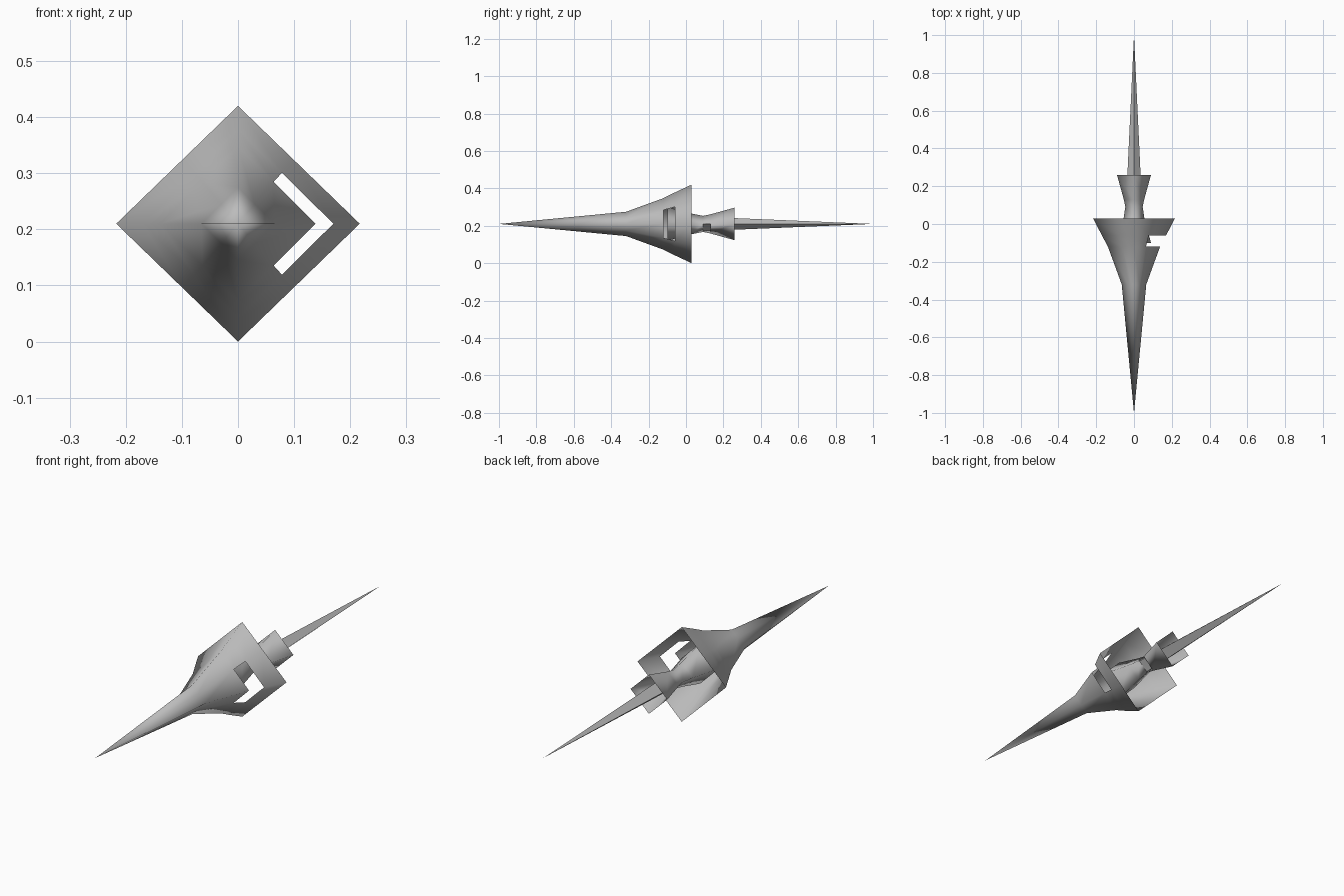
import bpy
import bmesh

cube = bpy.data.objects.get("Cube")
if cube:
    bpy.data.objects.remove(cube, do_unlink=True)

CENTRE_Z = 0.21

grey = bpy.data.materials.new("plain_grey")
grey.use_nodes = True
colour = (0.5, 0.5, 0.5, 1.0)
grey.diffuse_color = colour
grey.node_tree.nodes["Principled BSDF"].inputs["Base Color"].default_value = colour


def diamond(half_x, half_z, split):
    """Diamond outline starting at +x; each edge is split near the side corners."""
    corners = [(half_x, 0), (0, half_z), (-half_x, 0), (0, -half_z)]
    if not split:
        return corners
    points = []
    for i, a in enumerate(corners):
        b = corners[(i + 1) % 4]
        t = 0.54 if i % 2 == 0 else 0.46
        points += [a, (a[0] + (b[0] - a[0]) * t, a[1] + (b[1] - a[1]) * t)]
    return points


def loft(name, rings, split=False, holes=(), smooth=True):
    """Skin diamond rings (y, half_x, half_z); zero-size rings become points."""
    bm = bmesh.new()
    count = 8 if split else 4
    layers = []
    for y, hx, hz in rings:
        if hx == 0:
            layers.append([bm.verts.new((0, y, CENTRE_Z))] * count)
        else:
            layers.append([bm.verts.new((x, y, CENTRE_Z + z))
                           for x, z in diamond(hx, hz, split)])
    for r in range(len(layers) - 1):
        for i in range(count):
            if (r, i) in holes:
                continue
            j = (i + 1) % count
            loop = [layers[r][i], layers[r][j], layers[r + 1][j], layers[r + 1][i]]
            bm.faces.new(list(dict.fromkeys(loop)))
    bmesh.ops.recalc_face_normals(bm, faces=bm.faces)
    for f in bm.faces:
        f.smooth = smooth
    mesh = bpy.data.meshes.new(name)
    bm.to_mesh(mesh)
    bm.free()
    mesh.materials.append(grey)
    obj = bpy.data.objects.new(name, mesh)
    bpy.context.collection.objects.link(obj)
    return obj


# Needle nose flaring into an open-backed hull, with a window on the +x corner
loft("hull",
     [(-1.0, 0, 0), (-0.32, 0.065, 0.065), (-0.12, 0.138, 0.138),
      (-0.06, 0.17, 0.168), (0.03, 0.217, 0.21)],
     split=True, holes={(2, 0), (2, 7)})

# Hourglass nozzle, open at the back, with a small notch low on the +x side
loft("nozzle",
     [(-0.10, 0.09, 0.09), (0.03, 0.055, 0.055), (0.09, 0.046, 0.043),
      (0.13, 0.054, 0.051), (0.26, 0.09, 0.087)],
     holes={(2, 3)})

# Long rear spike running out through the nozzle
loft("tail_spike",
     [(-0.05, 0.05, 0.045), (0.10, 0.042, 0.037), (0.26, 0.035, 0.031), (1.0, 0, 0)],
     smooth=False)
